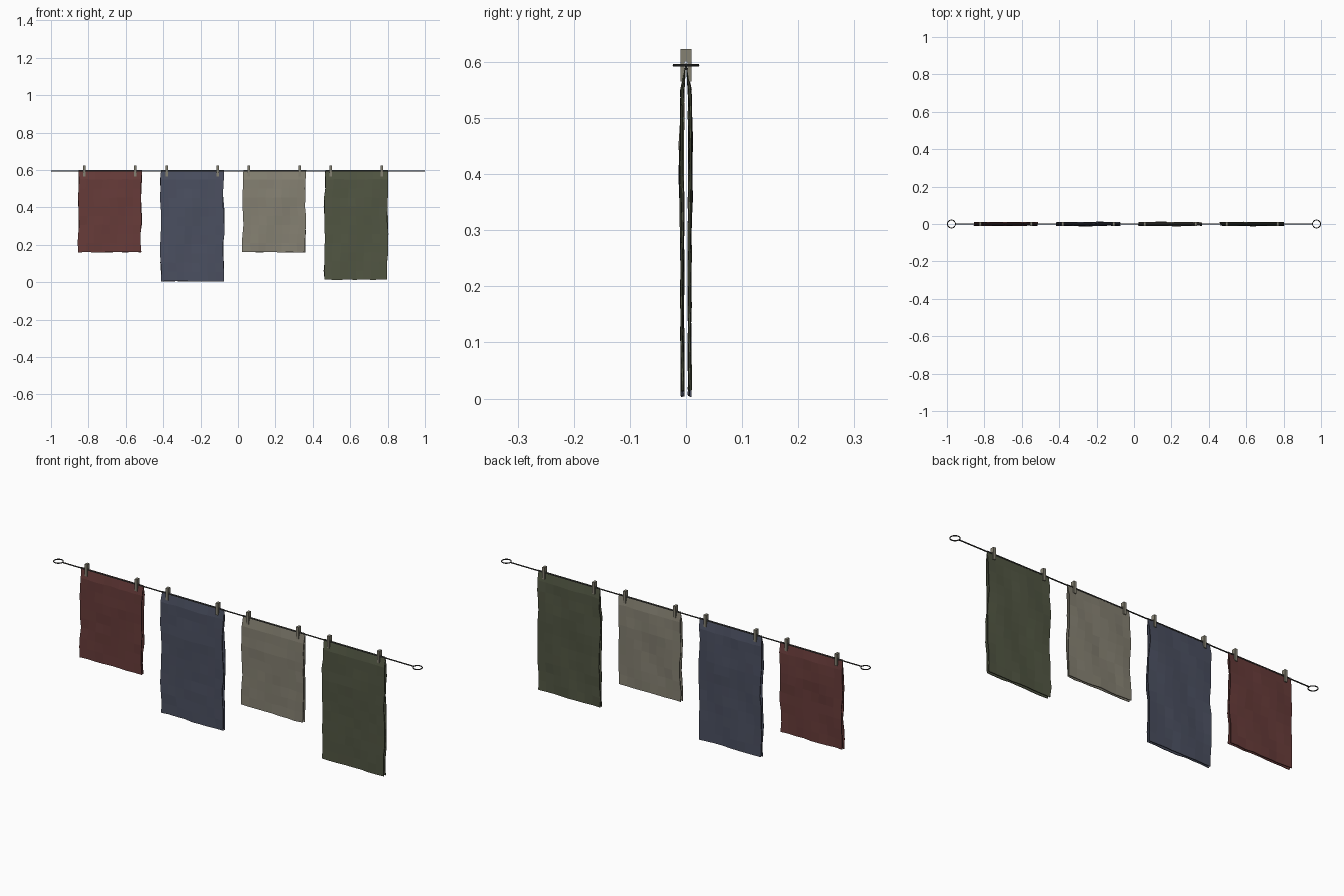
import bpy, bmesh, math, random
from mathutils import Vector, Matrix

random.seed(4)
cube = bpy.data.objects.get("Cube")
if cube:
    bpy.data.objects.remove(cube, do_unlink=True)

LINE_Z = 0.594


def material(name, rgb):
    m = bpy.data.materials.new(name)
    m.use_nodes = True
    colour = (*rgb, 1)
    m.diffuse_color = colour
    bsdf = m.node_tree.nodes["Principled BSDF"]
    bsdf.inputs["Base Color"].default_value = colour
    bsdf.inputs["Roughness"].default_value = 0.9
    return m


RED = material("faded red", (0.135, 0.044, 0.041))
BLUE = material("slate blue", (0.070, 0.079, 0.118))
BEIGE = material("beige", (0.235, 0.218, 0.168))
GREEN = material("olive green", (0.082, 0.092, 0.055))
WOOD = material("peg wood", (0.235, 0.22, 0.17))
ROPE = material("dark rope", (0.04, 0.04, 0.037))


def finish(name, bm, mat):
    bmesh.ops.recalc_face_normals(bm, faces=bm.faces)
    mesh = bpy.data.meshes.new(name)
    bm.to_mesh(mesh)
    bm.free()
    mesh.materials.append(mat)
    ob = bpy.data.objects.new(name, mesh)
    bpy.context.collection.objects.link(ob)
    return ob


def box(bm, centre, size):
    bmesh.ops.create_cube(bm, size=1, matrix=Matrix.Translation(centre) @ Matrix.Diagonal((*size, 1)))


# Cloth: a creased sheet folded over the line, hanging down on both sides
def cloth(name, cx, bottom, mat, cols=8):
    half, top = 0.168, 0.598
    rows = round((top - bottom) / 0.05)
    phase = random.uniform(0, 6)
    profile = [(-1, i / rows) for i in range(rows, 0, -1)]
    profile += [(0, 0)] + [(1, i / rows) for i in range(1, rows + 1)]
    bm = bmesh.new()
    grid = []
    for side, t in profile:
        sway = 0.003 * math.sin(11 * t + phase)
        row = []
        for c in range(cols + 1):
            u = 2 * c / cols - 1
            wave = 0.0015 * math.sin(5 * u + 7 * t + phase) + random.uniform(-0.0012, 0.0012)
            bulge = 0.003 * math.exp(-((t - 0.35) / 0.15) ** 2) * (1 - u * u)
            x = cx + half * u + sway + random.uniform(-0.003, 0.003)
            y = side * (0.0065 + bulge) + wave * (side != 0)
            z = top - t * (top - bottom)
            if 0 < t:
                z += random.uniform(-0.002, 0.002)
            row.append(bm.verts.new((x, y, z)))
        grid.append(row)
    for a, b in zip(grid, grid[1:]):
        for c in range(cols):
            bm.faces.new((a[c], a[c + 1], b[c + 1], b[c]))
    ob = finish(name, bm, mat)
    thick = ob.modifiers.new("thickness", "SOLIDIFY")
    thick.thickness = 0.003
    thick.offset = 0
    return ob


# Peg: a solid head over the line with a jaw on each face of the cloth
def peg(name, x):
    bm = bmesh.new()
    box(bm, (x, 0, 0.612), (0.013, 0.02, 0.022))
    for side in (-1, 1):
        box(bm, (x, side * 0.0065, 0.584), (0.013, 0.007, 0.038))
    return finish(name, bm, WOOD)


CLOTHS = [
    ("red_cloth", -0.685, 0.16, RED),
    ("blue_cloth", -0.245, 0.005, BLUE),
    ("beige_cloth", 0.193, 0.16, BEIGE),
    ("green_cloth", 0.632, 0.014, GREEN),
]
for name, cx, bottom, mat in CLOTHS:
    cloth(name, cx, bottom, mat)
    for label, dx in (("right", -0.136), ("left", 0.136)):
        peg(f"{name}_{label}_peg", cx + dx)

# Line
bm = bmesh.new()
bmesh.ops.create_cone(bm, cap_ends=True, segments=8, radius1=0.003, radius2=0.003, depth=1.91,
                      matrix=Matrix.Translation((0, 0, LINE_Z)) @ Matrix.Rotation(math.pi / 2, 4, "Y"))
finish("washing_line", bm, ROPE)

# Flat tie rings at both ends
for label, s in (("right", -1), ("left", 1)):
    bpy.ops.mesh.primitive_torus_add(location=(s * 0.976, 0, LINE_Z), major_radius=0.0215,
                                     minor_radius=0.0025, major_segments=16, minor_segments=6)
    ring = bpy.context.object
    ring.name = f"{label}_end_ring"
    ring.data.materials.append(ROPE)
